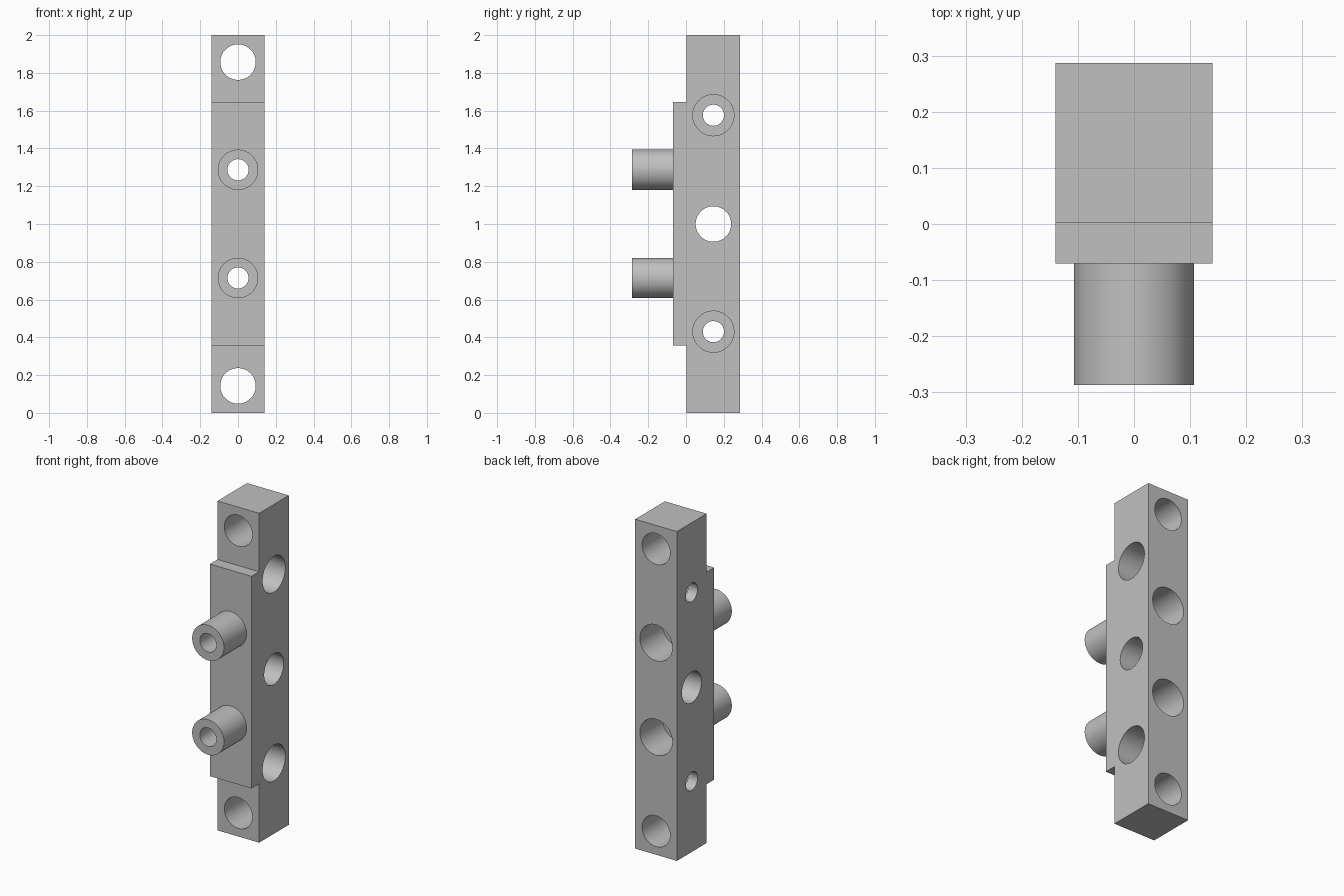
import bpy, bmesh, math
from mathutils import Matrix

cube = bpy.data.objects.get("Cube")
if cube:
    bpy.data.objects.remove(cube, do_unlink=True)

grey = bpy.data.materials.new("mid grey")
grey.use_nodes = True
COLOUR = (0.53, 0.53, 0.53, 1)
grey.diffuse_color = COLOUR
grey.node_tree.nodes["Principled BSDF"].inputs["Base Color"].default_value = COLOUR

HALF = 0.14                        # half width of the bar
FRONT, BACK = 0.003, 0.287         # bar faces
PLATE, TIP = -0.07, -0.287         # raised plate face, peg ends
MID = (FRONT + BACK) / 2
HOLE, PEG, SOCKET, BORE = 0.094, 0.107, 0.109, 0.056
SOCKET_DEPTH = 0.217
PEG_Z = (0.714, 1.287)
SIDE_Z = (0.43, 1.576)
END_Z = (0.143, 1.857)


def make_object(name, bm):
    bmesh.ops.recalc_face_normals(bm, faces=bm.faces)
    mesh = bpy.data.meshes.new(name)
    bm.to_mesh(mesh)
    bm.free()
    mesh.materials.append(grey)
    obj = bpy.data.objects.new(name, mesh)
    bpy.context.collection.objects.link(obj)
    return obj


def cylinder(name, axis, radius, start, end, z):
    """Round bar along x (at the bar's mid depth) or along y."""
    bm = bmesh.new()
    bmesh.ops.create_cone(bm, cap_ends=True, segments=64, radius1=radius,
                          radius2=radius, depth=end - start)
    middle = (start + end) / 2
    if axis == 'X':
        matrix = Matrix.Translation((middle, MID, z)) @ Matrix.Rotation(math.pi / 2, 4, 'Y')
    else:
        matrix = Matrix.Translation((0, middle, z)) @ Matrix.Rotation(math.pi / 2, 4, 'X')
    bmesh.ops.transform(bm, matrix=matrix, verts=bm.verts)
    return make_object(name, bm)


def drill(obj, axis, radius, start, end, z):
    cutter = cylinder("drill", axis, radius, start, end, z)
    cutter.hide_render = True
    mod = obj.modifiers.new("hole", 'BOOLEAN')
    mod.operation, mod.solver, mod.object = 'DIFFERENCE', 'EXACT', cutter
    bpy.context.view_layer.objects.active = obj
    bpy.ops.object.modifier_apply(modifier=mod.name)
    bpy.data.objects.remove(cutter, do_unlink=True)


# Bar with the raised front plate, extruded from its side profile
profile = [(FRONT, 0), (BACK, 0), (BACK, 2), (FRONT, 2),
           (FRONT, 1.645), (PLATE, 1.645), (PLATE, 0.357), (FRONT, 0.357)]
bm = bmesh.new()
face = bm.faces.new([bm.verts.new((-HALF, y, z)) for y, z in profile])
new = bmesh.ops.extrude_face_region(bm, geom=[face])["geom"]
bmesh.ops.translate(bm, vec=(2 * HALF, 0, 0),
                    verts=[v for v in new if isinstance(v, bmesh.types.BMVert)])
bar = make_object("drilled_bar", bm)

# Plain through holes
for z in END_Z:
    drill(bar, 'Y', HOLE, -0.5, 0.5, z)
drill(bar, 'X', HOLE, -0.5, 0.5, 1.0)

# Stepped holes: wide socket from the back or left, narrow bore beyond
for z in PEG_Z:
    drill(bar, 'Y', SOCKET, BACK - SOCKET_DEPTH, 0.5, z)
    drill(bar, 'Y', BORE, -0.5, 0.4, z)
for z in SIDE_Z:
    drill(bar, 'X', SOCKET, HALF - SOCKET_DEPTH, 0.5, z)
    drill(bar, 'X', BORE, -0.5, 0.4, z)

# Hollow pegs on the plate
parts = [bar]
for name, z in zip(("lower_peg", "upper_peg"), PEG_Z):
    peg = cylinder(name, 'Y', PEG, TIP, PLATE + 0.004, z)
    drill(peg, 'Y', BORE, -0.5, 0.4, z)
    parts.append(peg)

# Round walls smooth, rims sharp
bpy.ops.object.select_all(action='DESELECT')
for obj in parts:
    obj.select_set(True)
bpy.context.view_layer.objects.active = bar
bpy.ops.object.shade_smooth_by_angle(angle=math.radians(30))
